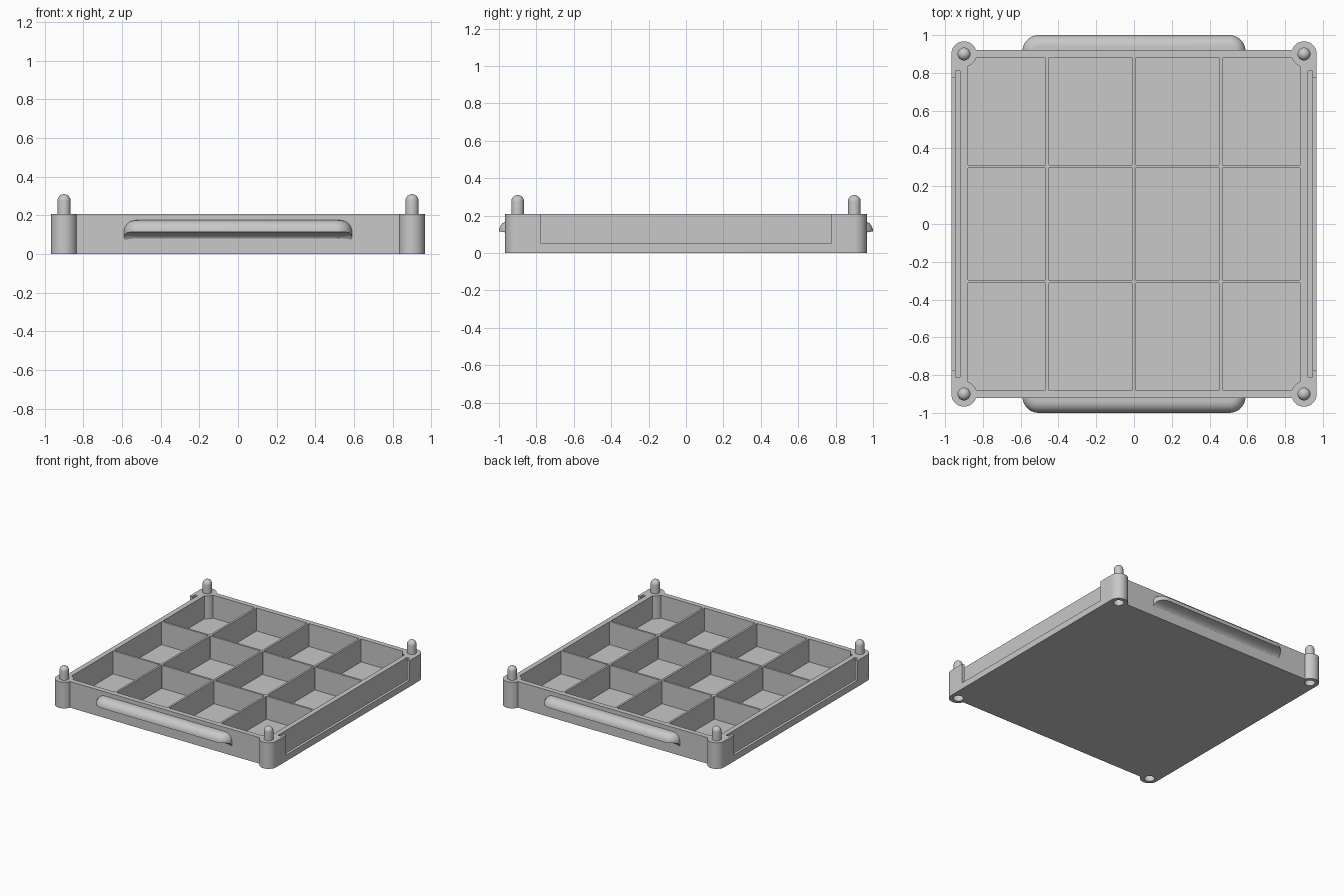
import bpy, bmesh
from math import sin, cos, pi, asin, sqrt, radians

if "Cube" in bpy.data.objects:
    bpy.data.objects.remove(bpy.data.objects["Cube"])

GREY = (0.58, 0.58, 0.58, 1)
grey = bpy.data.materials.new("light grey plastic")
grey.use_nodes = True
grey.diffuse_color = GREY
grey.node_tree.nodes["Principled BSDF"].inputs["Base Color"].default_value = GREY

TOP, FLOOR = 0.208, 0.025
WALL_Y, INNER = 0.92, 0.88
POST, POST_R = 0.9, 0.067
RIB = 0.008          # half thickness of the dividers
CORNERS = [(1, 1), (-1, 1), (-1, -1), (1, -1)]


def finish(name, bm):
    bmesh.ops.recalc_face_normals(bm, faces=bm.faces)
    mesh = bpy.data.meshes.new(name)
    bm.to_mesh(mesh)
    bm.free()
    mesh.materials.append(grey)
    obj = bpy.data.objects.new(name, mesh)
    bpy.context.collection.objects.link(obj)
    return obj


def smooth(obj, angle=35):
    bpy.ops.object.select_all(action='DESELECT')
    obj.select_set(True)
    bpy.context.view_layer.objects.active = obj
    bpy.ops.object.shade_smooth_by_angle(angle=radians(angle))


def prism(bm, outline, z0, z1):
    low = [bm.verts.new((x, y, z0)) for x, y in outline]
    high = [bm.verts.new((x, y, z1)) for x, y in outline]
    n = len(outline)
    bm.faces.new(low[::-1])
    bm.faces.new(high)
    for i in range(n):
        j = (i + 1) % n
        bm.faces.new((low[i], low[j], high[j], high[i]))


def rect(x0, x1, y0, y1):
    return [(x0, y0), (x1, y0), (x1, y1), (x0, y1)]


def arc(cx, cy, r, a0, a1, n):
    return [(cx + r * cos(a0 + (a1 - a0) * i / n),
             cy + r * sin(a0 + (a1 - a0) * i / n)) for i in range(n + 1)]


def circle(cx, cy, r, n):
    return arc(cx, cy, r, 0, 2 * pi, n)[:-1]


def corner_arc(sx, sy, a0, a1, n):
    """Arc of a corner post, mirrored into its corner, always anticlockwise in order."""
    pts = [(sx * x, sy * y) for x, y in arc(POST, POST, POST_R, a0, a1, n)]
    return pts if sx * sy > 0 else pts[::-1]


def cut(body, bm):
    cutter = finish("cutter", bm)
    cutter.hide_render = True
    mod = body.modifiers.new("cut", 'BOOLEAN')
    mod.operation, mod.solver, mod.object = 'DIFFERENCE', 'EXACT', cutter
    bpy.context.view_layer.objects.active = body
    bpy.ops.object.modifier_apply(modifier=mod.name)
    bpy.data.objects.remove(cutter)


# Tray block with a round post at each corner
swing = pi - asin((WALL_Y - POST) / POST_R)
outline = []
for sx, sy in CORNERS:
    outline += corner_arc(sx, sy, 0, swing, 24)
bm = bmesh.new()
prism(bm, outline, 0, TOP)
tray = finish("tray", bm)

# Twelve compartments, the corner ones shaped around the posts
bm = bmesh.new()
xs = [-INNER - RIB, -0.46, 0, 0.46, INNER + RIB]
ys = [-INNER - RIB, -0.305, 0.305, INNER + RIB]
bite = asin((POST - INNER) / POST_R)
for i in range(4):
    for j in range(3):
        cell = []
        for x, y in rect(xs[i] + RIB, xs[i + 1] - RIB, ys[j] + RIB, ys[j + 1] - RIB):
            if abs(x) > 0.8 and abs(y) > 0.8:
                sx, sy = (1 if x > 0 else -1), (1 if y > 0 else -1)
                cell += corner_arc(sx, sy, 1.5 * pi - bite, pi + bite, 10)
            else:
                cell.append((x, y))
        prism(bm, cell, FLOOR, 0.3)
cut(tray, bm)

# Label slots in the side walls, then the windows that open them outward
for half, near, far, base in ((0.81, 0.92, 0.945, 0.03), (0.775, 0.935, 1.0, 0.05)):
    bm = bmesh.new()
    for s in (1, -1):
        prism(bm, rect(*sorted((s * near, s * far)), -half, half), base, 0.3)
    cut(tray, bm)

# Sockets under the posts
bm = bmesh.new()
for sx, sy in CORNERS:
    prism(bm, circle(sx * POST, sy * POST, 0.038, 32), -0.1, 0.11)
cut(tray, bm)
smooth(tray)

# Round beads where the dividers cross
bm = bmesh.new()
for x in xs[1:-1]:
    for y in ys[1:-1]:
        prism(bm, circle(x, y, 0.013, 16), FLOOR - 0.005, TOP + 0.0005)
smooth(finish("divider_beads", bm))

# Domed stacking pegs
PEG_R, PEG_TOP = 0.034, 0.31
for k, (sx, sy) in enumerate(CORNERS):
    profile = [(0, TOP - 0.01), (PEG_R, TOP - 0.01)]
    profile += arc(0, PEG_TOP - PEG_R, PEG_R, 0, pi / 2, 8)
    bm = bmesh.new()
    verts = [bm.verts.new((r, 0, z)) for r, z in profile]
    edges = [bm.edges.new(p) for p in zip(verts, verts[1:])]
    bmesh.ops.spin(bm, geom=verts + edges, cent=(0, 0, 0), axis=(0, 0, 1),
                   angle=2 * pi, steps=32)
    bmesh.ops.remove_doubles(bm, verts=bm.verts, dist=0.0005)
    bmesh.ops.translate(bm, verts=bm.verts, vec=(sx * POST, sy * POST, 0))
    smooth(finish("stacking_peg_%d" % (k + 1), bm))

# Finger grips: rounded top and ends, hollow curve running straight beneath
REACH, LOW_Z, TIP_Z, GRIP_X = 0.085, 0.065, 0.115, 0.505


def hollow(y):
    return LOW_Z + (TIP_Z - LOW_Z) * sqrt(max(0, 1 - (1 - y / REACH) ** 2))


reaches = [REACH * (1 - cos(t * pi / 20)) for t in range(11)]
crown = arc(REACH - 0.06, TIP_Z, 0.06, 0, pi / 2, 8) + [(0, TIP_Z + 0.06)]
stations = [(-GRIP_X, pi - t * pi / 20) for t in range(11)]
stations += [(GRIP_X, pi / 2 - t * pi / 20) for t in range(11)]
for name, s in (("front_grip", -1), ("back_grip", 1)):
    bm = bmesh.new()
    rings = []
    for cx, a in stations:
        section = [(d, hollow(d * sin(a))) for d in reaches] + crown
        rings.append([bm.verts.new((cx + d * cos(a), s * (WALL_Y - 0.005 + d * sin(a)), z))
                      for d, z in section])
    for r0, r1 in zip(rings, rings[1:]):
        for k in range(len(r0) - 1):
            bm.faces.new((r0[k], r0[k + 1], r1[k + 1], r1[k]))
    bm.faces.new(rings[0] + rings[-1][::-1])
    bmesh.ops.remove_doubles(bm, verts=bm.verts, dist=0.0005)
    smooth(finish(name, bm))
